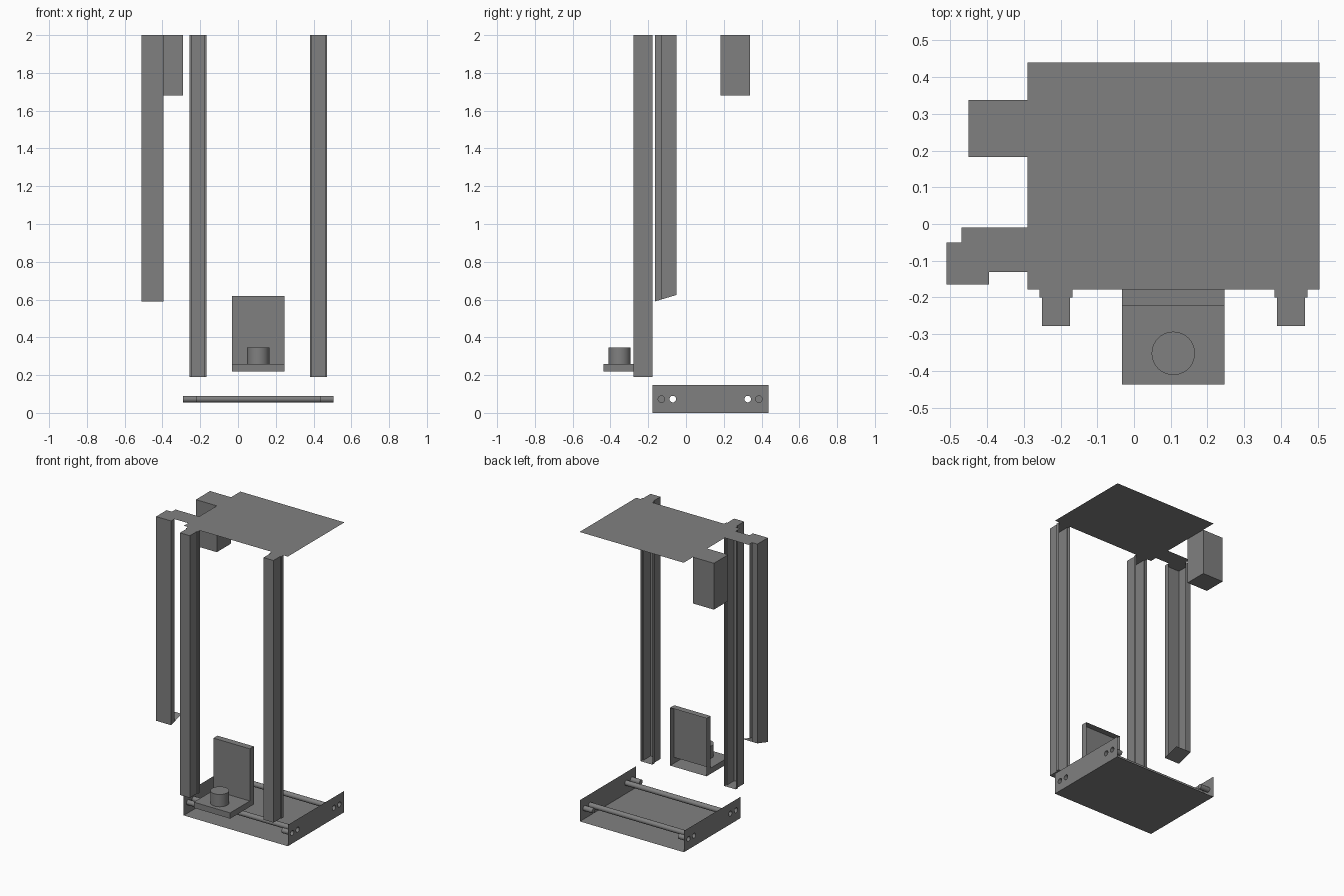
import bpy, bmesh, math
from mathutils import Matrix, Vector

if "Cube" in bpy.data.objects:
    bpy.data.objects.remove(bpy.data.objects["Cube"], do_unlink=True)

grey = bpy.data.materials.new("plain grey")
grey.use_nodes = True
grey.diffuse_color = (0.216, 0.216, 0.216, 1)
grey.node_tree.nodes["Principled BSDF"].inputs["Base Color"].default_value = grey.diffuse_color

LEFT, RIGHT = 0.505, -0.29      # ends of the tray and the top panel
FRONT, BACK = -0.178, 0.44
TOP = 2.0


def finish(name, bm, smooth=False):
    mesh = bpy.data.meshes.new(name)
    bm.to_mesh(mesh)
    bm.free()
    mesh.materials.append(grey)
    obj = bpy.data.objects.new(name, mesh)
    bpy.context.collection.objects.link(obj)
    if smooth:
        bpy.ops.object.select_all(action="DESELECT")
        obj.select_set(True)
        bpy.context.view_layer.objects.active = obj
        bpy.ops.object.shade_smooth_by_angle()
    return obj


def add_face(bm, points):
    return bm.faces.new([bm.verts.new(p) for p in points])


def sheet(name, rects, z):
    """Flat sheet made of rectangles (x0, x1, y0, y1)."""
    bm = bmesh.new()
    for x0, x1, y0, y1 in rects:
        add_face(bm, [(x0, y0, z), (x1, y0, z), (x1, y1, z), (x0, y1, z)])
    return finish(name, bm)


def channel(name, profile, floor, bottom, top=TOP):
    """Open sheet-metal channel with end plates; bottom(y) gives the cut height."""
    bm = bmesh.new()
    for a, b in zip(profile, profile[1:]):
        add_face(bm, [(*a, bottom(a[1])), (*b, bottom(b[1])), (*b, top), (*a, top)])
    add_face(bm, [(x, y, bottom(y)) for x, y in reversed(floor)])
    add_face(bm, [(x, y, top) for x, y in floor])
    bmesh.ops.remove_doubles(bm, verts=bm.verts, dist=0.0001)
    return finish(name, bm)


def box(name, x, y, z):
    bm = bmesh.new()
    bmesh.ops.create_cube(bm, size=1)
    for v in bm.verts:
        v.co = Vector([lo + (hi - lo) * (c + 0.5) for c, (lo, hi) in zip(v.co, (x, y, z))])
    return finish(name, bm)


def tube(name, x0, x1, y, z, radius, capped=False):
    """Thin tube along x, open at x0; optionally closed at x1."""
    bm = bmesh.new()
    ring = [(y + radius * math.cos(i * math.tau / 20),
             z + radius * math.sin(i * math.tau / 20)) for i in range(20)]
    a = [bm.verts.new((x0, *p)) for p in ring]
    b = [bm.verts.new((x1, *p)) for p in ring]
    for i in range(20):
        j = (i + 1) % 20
        bm.faces.new([a[i], a[j], b[j], b[i]])
    if capped:
        bm.faces.new(b)
    bmesh.ops.recalc_face_normals(bm, faces=bm.faces)
    return finish(name, bm, smooth=True)


# Top panel and the tab that reaches the side post
sheet("top_panel", [(RIGHT, LEFT, FRONT, BACK)], TOP)
sheet("top_side_tab", [(-0.395, RIGHT, -0.13, -0.01), (-0.47, -0.395, -0.05, -0.01)], TOP)

# Front posts: stepped channels, open at the back
for name, cx in (("front_post_right", -0.212), ("front_post_left", 0.427)):
    half = [(0.045, FRONT), (0.045, -0.2), (0.038, -0.2), (0.038, -0.277)]
    outline = [(cx - x, y) for x, y in half] + [(cx + x, y) for x, y in reversed(half)]
    channel(name, outline, outline, lambda y: 0.19)

# Side post: lipped angle with a sloping foot
channel("side_post",
        [(-0.47, -0.05), (-0.51, -0.05), (-0.51, -0.165), (-0.395, -0.165), (-0.395, -0.13)],
        [(-0.51, -0.05), (-0.51, -0.165), (-0.395, -0.165), (-0.395, -0.05)],
        lambda y: 0.59 + (y + 0.165) * 0.3)

# Hanging box at the back of the side
box("side_box", (-0.45, RIGHT), (0.183, 0.338), (1.68, TOP))

# Bracket: hollow angle, open at the back
profile = [(FRONT, 0.22), (-0.437, 0.22), (-0.437, 0.26), (-0.222, 0.26), (-0.222, 0.62), (FRONT, 0.62)]
x0, x1 = -0.032, 0.246
bm = bmesh.new()
for a, b in zip(profile, profile[1:]):
    add_face(bm, [(x0, *a), (x0, *b), (x1, *b), (x1, *a)])
add_face(bm, [(x0, *p) for p in profile])
add_face(bm, [(x1, *p) for p in reversed(profile)])
bmesh.ops.remove_doubles(bm, verts=bm.verts, dist=0.0001)
bmesh.ops.recalc_face_normals(bm, faces=bm.faces)
finish("bracket", bm)

# Round knob on the bracket shelf
bm = bmesh.new()
bmesh.ops.create_cone(bm, cap_ends=True, segments=40, radius1=0.059, radius2=0.059, depth=0.085,
                      matrix=Matrix.Translation((0.107, -0.352, 0.3025)))
finish("bracket_knob", bm, smooth=True)

# Bottom tray: floor, drilled end walls, rods and blind studs
ROD_Z, ROD_R = 0.073, 0.0175
ROD_Y, STUD_Y = (-0.07, 0.327), (-0.13, 0.386)
sheet("tray_floor", [(RIGHT, LEFT, FRONT, 0.437)], 0)
for name, x in (("tray_wall_right", RIGHT), ("tray_wall_left", LEFT)):
    bm = bmesh.new()
    loops = [[(FRONT, 0), (0.437, 0), (0.437, 0.147), (FRONT, 0.147)]]
    for cy in ROD_Y + STUD_Y:
        loops.append([(cy + ROD_R * math.cos(i * math.tau / 20),
                       ROD_Z + ROD_R * math.sin(i * math.tau / 20)) for i in range(20)])
    for loop in loops:
        verts = [bm.verts.new((x, *p)) for p in loop]
        for i, v in enumerate(verts):
            bm.edges.new((v, verts[i - 1]))
    bmesh.ops.triangle_fill(bm, edges=bm.edges[:], use_beauty=True, normal=(1, 0, 0))
    finish(name, bm)
for side, y in zip(("front", "back"), ROD_Y):
    tube(f"tray_rod_{side}", RIGHT, LEFT, y, ROD_Z, ROD_R)
for side, y in zip(("front", "back"), STUD_Y):
    tube(f"tray_stud_{side}_right", RIGHT, RIGHT + 0.07, y, ROD_Z, ROD_R, True)
    tube(f"tray_stud_{side}_left", LEFT, LEFT - 0.07, y, ROD_Z, ROD_R, True)
